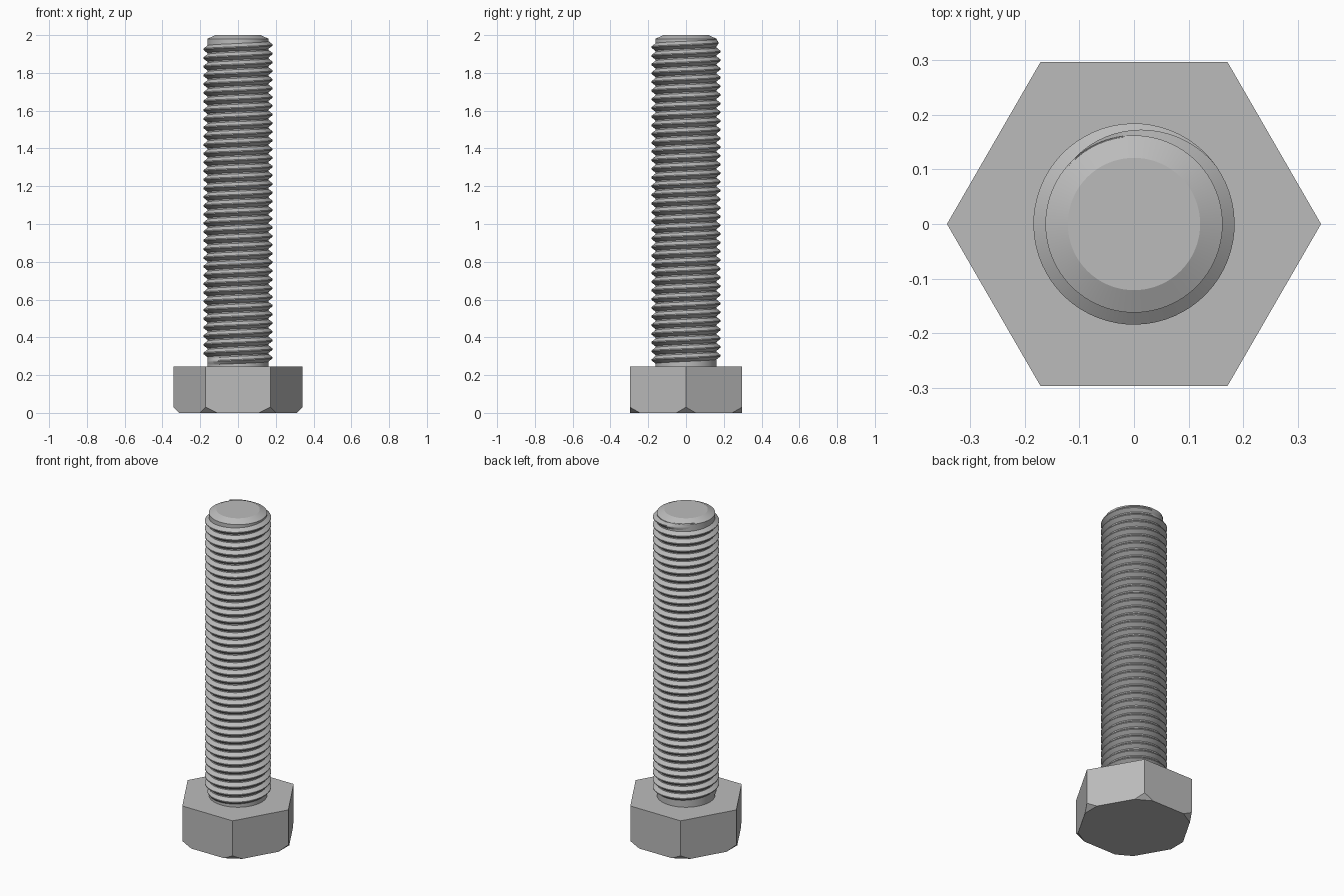
import bpy, bmesh, math
from mathutils import Vector

if "Cube" in bpy.data.objects:
    bpy.data.objects.remove(bpy.data.objects["Cube"])

HEAD_R, HEAD_H, CHAMFER = 0.342, 0.245, 0.03
CORE_R, CREST_R, PITCH = 0.162, 0.184, 0.046
THREAD_TOP, STEPS = 1.966, 64
END_ANGLE = math.radians(142)

steel = bpy.data.materials.new("steel_grey")
steel.use_nodes = True
steel.diffuse_color = (0.5, 0.5, 0.5, 1)
steel.node_tree.nodes["Principled BSDF"].inputs["Base Color"].default_value = (0.5, 0.5, 0.5, 1)


def finish(name, bm, smooth=None):
    bmesh.ops.recalc_face_normals(bm, faces=bm.faces)
    mesh = bpy.data.meshes.new(name)
    bm.to_mesh(mesh)
    bm.free()
    obj = bpy.data.objects.new(name, mesh)
    bpy.context.collection.objects.link(obj)
    mesh.materials.append(steel)
    if smooth:
        bpy.ops.object.select_all(action="DESELECT")
        obj.select_set(True)
        bpy.context.view_layer.objects.active = obj
        bpy.ops.object.shade_smooth_by_angle(angle=math.radians(smooth))
    return obj


def ring(bm, radius, z, sides):
    return [bm.verts.new((radius * math.cos(math.tau * i / sides),
                          radius * math.sin(math.tau * i / sides), z)) for i in range(sides)]


def lathe(bm, profile, sides):
    """Closed solid from (radius, height) pairs, bottom to top."""
    rings = [ring(bm, r, z, sides) for r, z in profile]
    for a, b in zip(rings, rings[1:]):
        for i in range(sides):
            j = (i + 1) % sides
            bm.faces.new((a[i], a[j], b[j], b[i]))
    bm.faces.new(rings[0][::-1])
    bm.faces.new(rings[-1])


# Hexagonal head with its lower corners cut off at a slant
bm = bmesh.new()
lathe(bm, [(HEAD_R, 0), (HEAD_R, HEAD_H)], 6)
for i in range(6):
    a = math.tau * i / 6
    out = Vector((math.cos(a), math.sin(a), 0))
    bmesh.ops.bisect_plane(bm, geom=bm.verts[:] + bm.edges[:] + bm.faces[:],
                           plane_co=out * (HEAD_R - CHAMFER),
                           plane_no=out - Vector((0, 0, 1)), clear_outer=True)
    bmesh.ops.holes_fill(bm, edges=[e for e in bm.edges if e.is_boundary])
finish("bolt_head", bm)

# Round core with a bevelled tip
bm = bmesh.new()
lathe(bm, [(CORE_R, HEAD_H - 0.01), (CORE_R, 1.98), (0.121, 2.0)], 96)
finish("shank_core", bm, 20)

# Right-handed helical thread, fading into the core at both ends
bm = bmesh.new()
turns = (THREAD_TOP - HEAD_H - PITCH * 0.5) / PITCH
fade = STEPS * 0.29
count = int(turns * STEPS)
previous = None
for k in range(count + 1):
    angle = END_ANGLE - math.tau * k / STEPS
    z = THREAD_TOP - PITCH * k / STEPS
    grow = min(1, k / fade, (count - k) / fade)
    crest = CORE_R - 0.002 + (CREST_R - CORE_R + 0.002) * grow
    section = [(CORE_R - 0.002, -0.46), (crest, -0.06), (crest, 0.06), (CORE_R - 0.002, 0.46)]
    current = [bm.verts.new((r * math.cos(angle), r * math.sin(angle), z + PITCH * h))
               for r, h in section]
    if previous:
        for j in range(3):
            bm.faces.new((previous[j], previous[j + 1], current[j + 1], current[j]))
        bm.faces.new((previous[3], previous[0], current[0], current[3]))
    previous = current
finish("thread", bm, 25)
